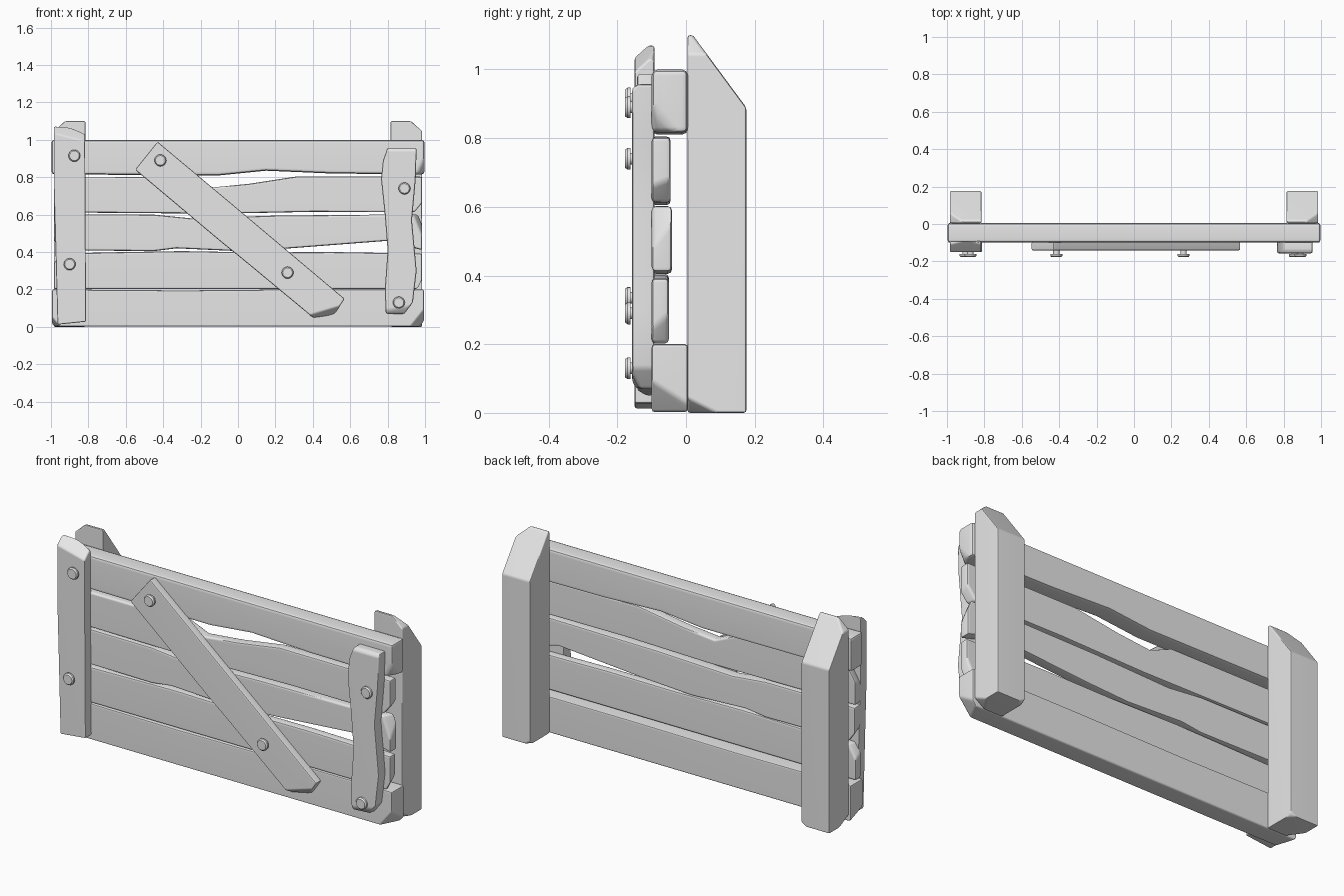
import bpy, bmesh, math
from mathutils import Vector, Matrix

cube = bpy.data.objects.get("Cube")
if cube:
    bpy.data.objects.remove(cube, do_unlink=True)

wood = bpy.data.materials.new("pale grey")
wood.use_nodes = True
grey = (0.8, 0.8, 0.8, 1)
wood.diffuse_color = grey
wood.node_tree.nodes["Principled BSDF"].inputs["Base Color"].default_value = grey


def finish(name, bm):
    """Turn a bmesh into a smooth shaded object with crisp edges."""
    bmesh.ops.recalc_face_normals(bm, faces=bm.faces[:])
    mesh = bpy.data.meshes.new(name)
    bm.to_mesh(mesh)
    bm.free()
    obj = bpy.data.objects.new(name, mesh)
    bpy.context.collection.objects.link(obj)
    mesh.materials.append(wood)
    bpy.ops.object.select_all(action='DESELECT')
    obj.select_set(True)
    bpy.context.view_layer.objects.active = obj
    bpy.ops.object.shade_smooth_by_angle(angle=math.radians(40))
    weighted = obj.modifiers.new("Weighted normals", 'WEIGHTED_NORMAL')
    weighted.keep_sharp = True
    return obj


def board(name, outline, front, back, bevel=0.012, cuts=()):
    """Extrude a front outline in depth, chop it with planes, soften the edges."""
    bm = bmesh.new()
    face = bm.faces.new([bm.verts.new((x, front, z)) for x, z in outline])
    moved = bmesh.ops.extrude_face_region(bm, geom=[face])["geom"]
    bmesh.ops.translate(bm, vec=(0, back - front, 0),
                        verts=[v for v in moved if isinstance(v, bmesh.types.BMVert)])
    for point, normal in cuts:
        bmesh.ops.bisect_plane(bm, geom=bm.verts[:] + bm.edges[:] + bm.faces[:],
                               plane_co=point, plane_no=Vector(normal).normalized(),
                               clear_outer=True)
        rim = [e for e in bm.edges if e.is_boundary]
        if rim:
            bmesh.ops.holes_fill(bm, edges=rim, sides=0)
    bmesh.ops.recalc_face_normals(bm, faces=bm.faces[:])
    sharp = [e for e in bm.edges if e.calc_face_angle(0) > math.radians(25)]
    bmesh.ops.bevel(bm, geom=sharp, offset=bevel, segments=2, profile=0.5,
                    affect='EDGES', clamp_overlap=True)
    return finish(name, bm)


def rail(name, low, high, back, dips_top=(), dips_low=(), end=0.99, chips=(), bevel=0.012):
    """Horizontal plank; the dips are worn points along its long edges."""
    outline = [(-end, low), *dips_low, (end, low), (end, high),
               *reversed(dips_top), (-end, high)]
    return board(name, outline, -0.1, back, bevel, chips)


# Horizontal planks, top to bottom
rail("top_plank", 0.815, 1.0, 0.006, end=0.998, bevel=0.018,
     dips_low=[(-0.1, 0.81), (0.15, 0.835), (0.5, 0.82)],
     chips=[((0.97, -0.1, 0.84), (1, -0.6, -0.5))])
rail("upper_plank", 0.612, 0.803, -0.045, end=0.985,
     dips_top=[(-0.27, 0.8), (-0.14, 0.745), (0.06, 0.765), (0.32, 0.805)],
     dips_low=[(-0.1, 0.605), (0.4, 0.615)],
     chips=[((0.96, -0.07, 0.64), (1, 0.3, -0.8)),
            ((-0.96, -0.07, 0.77), (-1, -0.3, 0.6))])
rail("middle_plank", 0.41, 0.602, -0.041, end=0.985,
     dips_top=[(-0.45, 0.6), (-0.25, 0.58), (0.2, 0.595)],
     dips_low=[(-0.45, 0.405), (-0.33, 0.42), (0.0, 0.405), (0.28, 0.42), (0.8, 0.46)],
     chips=[((0.965, -0.07, 0.57), (1, -0.5, 0.4)),
            ((-0.96, -0.07, 0.44), (-1, -0.4, -0.7))])
rail("lower_plank", 0.202, 0.392, -0.05, end=0.985,
     dips_top=[(-0.6, 0.4), (-0.3, 0.405), (0.1, 0.398), (0.5, 0.4)],
     chips=[((0.965, -0.07, 0.23), (1, 0.4, -0.5)),
            ((-0.965, -0.07, 0.36), (-1, 0.3, 0.6))])
rail("bottom_plank", 0.002, 0.2, 0.006, end=0.995, bevel=0.018,
     dips_top=[(-0.3, 0.195), (0.3, 0.2)],
     chips=[((0.965, -0.06, 0.03), (1, -0.5, -0.8)),
            ((-0.98, -0.06, 0.02), (-1, -0.3, -0.8))])

# Rear posts with sloped tops and chipped corners
for side, label in ((1, "left"), (-1, "right")):
    outer, inner = side * 0.985, side * 0.815
    board(label + "_post",
          [(inner, 0), (outer, 0), (outer, 1.1), (inner, 1.1)], 0.004, 0.176, 0.014,
          [((0, 0.02, 1.1), (0, 0.21, 0.155)),
           ((side * 0.925, 0.02, 1.1), (side, 0, 1.1)),
           ((outer, 0.02, 0.035), (side * 0.7, -0.5, -1)),
           ((inner, 0.16, 0.01), (-side * 0.6, 0.6, -1))])

# Front battens
board("right_batten",
      [(-0.965, 0.012), (-0.812, 0.028), (-0.815, 0.5), (-0.818, 1.07),
       (-0.985, 1.07), (-0.985, 0.75), (-0.975, 0.4)], -0.15, -0.092, 0.009,
      [((-0.985, -0.15, 1.035), (0.25, -0.9, 1)),
       ((-0.88, -0.1, 1.065), (0.6, 0.4, 1))])
board("left_batten",
      [(0.80, 0.957), (0.775, 0.89), (0.765, 0.79), (0.785, 0.6), (0.80, 0.41),
       (0.785, 0.2), (0.79, 0.07), (0.89, 0.07), (0.935, 0.13), (0.955, 0.3),
       (0.93, 0.57), (0.95, 0.79), (0.955, 0.957)], -0.157, -0.092, 0.012,
      [((0.8, -0.157, 0.945), (0, -0.8, 1)),
       ((0.85, -0.157, 0.1), (0.1, -1, -0.6))])

# Diagonal brace
board("diagonal_brace",
      [(-0.55, 0.84), (-0.08, 0.445), (0.02, 0.365), (0.40, 0.05), (0.51, 0.06),
       (0.57, 0.15), (0.05, 0.588), (-0.43, 0.99)], -0.142, -0.095, 0.008,
      [((0.42, -0.142, 0.075), (0.3, -0.8, -1))])

# Nails: round head on a narrower shank
nails = [(-0.875, 0.915), (-0.9, 0.335), (-0.415, 0.89),
         (0.265, 0.29), (0.89, 0.74), (0.86, 0.13)]
for number, (x, z) in enumerate(nails, 1):
    bm = bmesh.new()
    for base, tip, depth, y in ((0.032, 0.032, 0.009, -0.166),
                                (0.032, 0.026, 0.007, -0.174),
                                (0.017, 0.017, 0.04, -0.145)):
        place = Matrix.Translation((x, y, z)) @ Matrix.Rotation(math.pi / 2, 4, 'X')
        bmesh.ops.create_cone(bm, cap_ends=True, segments=16, radius1=base,
                              radius2=tip, depth=depth, matrix=place)
    finish(f"nail_{number}", bm)
